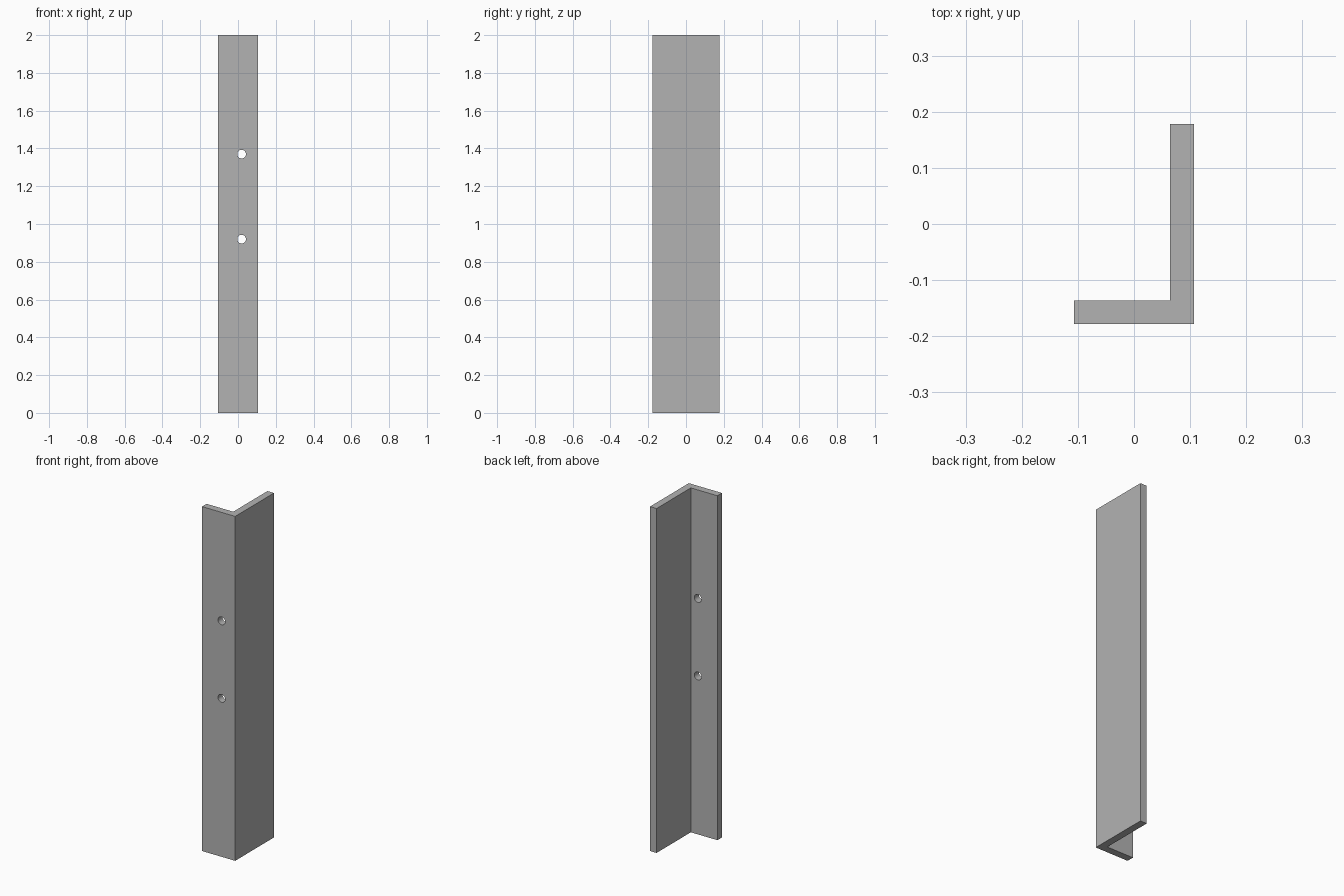
import bpy
import bmesh
from mathutils import Matrix, Vector

cube = bpy.data.objects.get("Cube")
if cube:
    bpy.data.objects.remove(cube, do_unlink=True)

HEIGHT = 2.0
X0, X1 = -0.1065, 0.1065
Y0, Y1 = -0.178, 0.178
THICK = 0.042
HOLE_X, HOLE_RADIUS = 0.019, 0.023
HOLE_HEIGHTS = (0.92, 1.37)

grey = bpy.data.materials.new("plain grey")
grey.use_nodes = True
colour = (0.45, 0.45, 0.45, 1)
grey.diffuse_color = colour
grey.node_tree.nodes["Principled BSDF"].inputs["Base Color"].default_value = colour


def make_object(name, bm):
    bmesh.ops.recalc_face_normals(bm, faces=bm.faces)
    mesh = bpy.data.meshes.new(name)
    bm.to_mesh(mesh)
    bm.free()
    mesh.materials.append(grey)
    obj = bpy.data.objects.new(name, mesh)
    bpy.context.collection.objects.link(obj)
    return obj


# Angle bar: L-shaped profile extruded upwards
profile = [(X0, Y0), (X1, Y0), (X1, Y1), (X1 - THICK, Y1),
           (X1 - THICK, Y0 + THICK), (X0, Y0 + THICK)]
bm = bmesh.new()
face = bm.faces.new([bm.verts.new((x, y, 0)) for x, y in profile])
extruded = bmesh.ops.extrude_face_region(bm, geom=[face])["geom"]
top = [v for v in extruded if isinstance(v, bmesh.types.BMVert)]
bmesh.ops.translate(bm, verts=top, vec=Vector((0, 0, HEIGHT)))
bar = make_object("angle_bar", bm)

# Screw holes through the front flange
bm = bmesh.new()
for z in HOLE_HEIGHTS:
    place = Matrix.Translation((HOLE_X, Y0 + THICK / 2, z)) @ Matrix.Rotation(1.5707963, 4, "X")
    bmesh.ops.create_cone(bm, cap_ends=True, segments=32, radius1=HOLE_RADIUS,
                          radius2=HOLE_RADIUS, depth=THICK * 2, matrix=place)
cutter = make_object("hole_cutter", bm)
cutter.hide_render = True
cutter.hide_viewport = True

cut = bar.modifiers.new("screw holes", "BOOLEAN")
cut.operation = "DIFFERENCE"
cut.solver = "EXACT"
cut.object = cutter

# Smooth hole walls, sharp bar edges
bpy.context.view_layer.objects.active = bar
bar.select_set(True)
bpy.ops.object.modifier_apply(modifier=cut.name)
bpy.data.objects.remove(cutter, do_unlink=True)
bpy.ops.object.shade_smooth_by_angle(angle=0.6)
